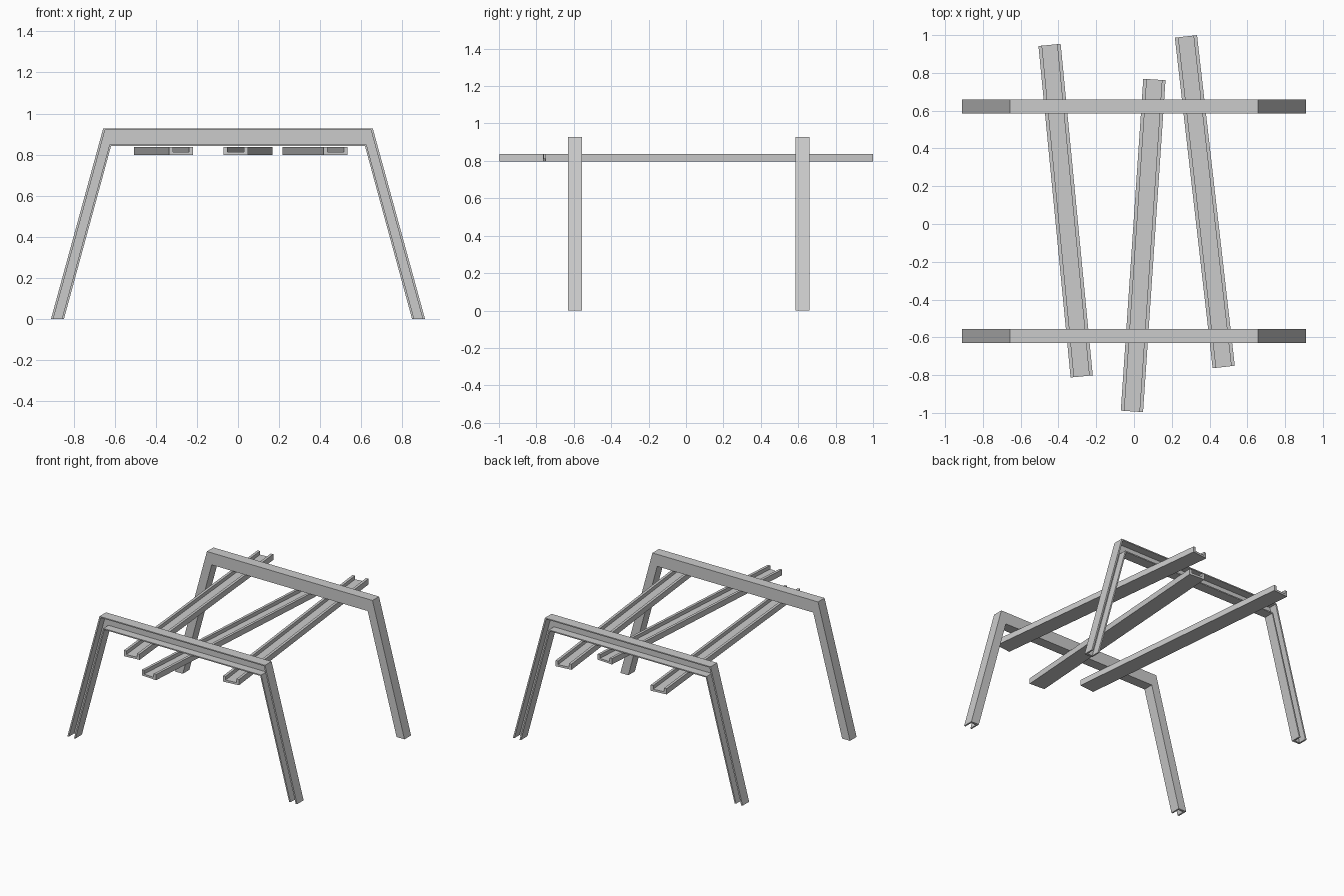
import bpy, bmesh
from mathutils import Vector

if "Cube" in bpy.data.objects:
    bpy.data.objects.remove(bpy.data.objects["Cube"])


def solid(name, outline, axis_point, depth):
    """Extrude a closed outline of 3D points along a depth vector."""
    bm = bmesh.new()
    face = bm.faces.new([bm.verts.new(p) for p in outline])
    ext = bmesh.ops.extrude_face_region(bm, geom=[face])
    verts = [g for g in ext["geom"] if isinstance(g, bmesh.types.BMVert)]
    bmesh.ops.translate(bm, verts=verts, vec=depth)
    bmesh.ops.recalc_face_normals(bm, faces=bm.faces)
    mesh = bpy.data.meshes.new(name)
    bm.to_mesh(mesh)
    bm.free()
    obj = bpy.data.objects.new(name, mesh)
    obj.location = axis_point
    bpy.context.collection.objects.link(obj)
    return obj


def arch(outer_foot, outer_top, top, inner_foot, inner_top, under, y, z0=0.0):
    """Bent-frame outline in the XZ plane, mirrored in x."""
    half = [(inner_top, under), (inner_foot, z0), (outer_foot, z0), (outer_top, top)]
    pts = half + [(-x, z) for x, z in reversed(half)]
    return [(x, y, z) for x, z in pts]


# Trestle frames: bent channels with the open side facing outward
WIDTH, WEB = 0.074, 0.016
for name, y_in, side in (("front_frame", -0.557, -1), ("back_frame", 0.585, 1)):
    frame = solid(name, arch(0.91, 0.656, 0.927, 0.847, 0.618, 0.841, 0),
                  (0, y_in, 0), (0, side * WIDTH, 0))
    # Groove between the flanges, running out through the feet
    cutter = solid(name + "_groove_cutter",
                   arch(0.9123, 0.6467, 0.919, 0.8713, 0.6254, 0.849, side * WEB, -0.05),
                   (0, y_in, 0), (0, side * WIDTH, 0))
    cutter.hide_render = True
    cutter.hide_viewport = True
    groove = frame.modifiers.new("groove", "BOOLEAN")
    groove.operation = "DIFFERENCE"
    groove.solver = "EXACT"
    groove.object = cutter

# Rails: upward-opening U channels hung under the frames at slight angles
HALF, FLANGE, BOTTOM, FLOOR, TOP = 0.059, 0.019, 0.797, 0.812, 0.838
section = [(-HALF, BOTTOM), (HALF, BOTTOM), (HALF, TOP), (HALF - FLANGE, TOP),
           (HALF - FLANGE, FLOOR), (FLANGE - HALF, FLOOR), (FLANGE - HALF, TOP), (-HALF, TOP)]
rails = {
    "left_rail": ((-0.277, -0.807), (-0.447, 0.948)),
    "middle_rail": ((-0.011, -0.992), (0.108, 0.765)),
    "right_rail": ((0.475, -0.757), (0.275, 0.993)),
}
for name, (front, back) in rails.items():
    run = Vector((*back, 0)) - Vector((*front, 0))
    across = Vector((run.y, -run.x, 0)).normalized()
    outline = [across * u + Vector((0, 0, z)) for u, z in section]
    solid(name, outline, (*front, 0), run)
